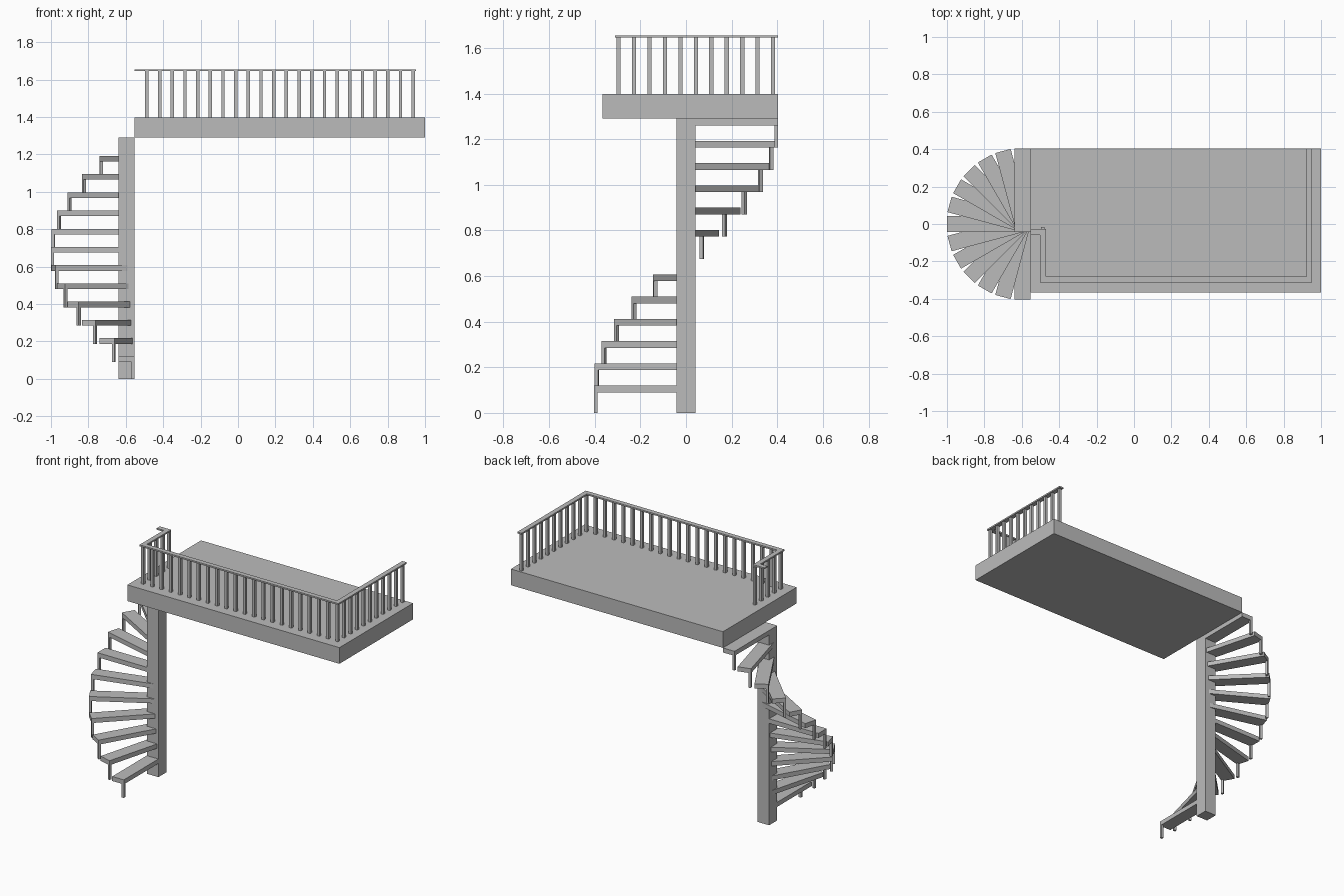
import bpy, bmesh, math
from mathutils import Matrix, Vector

cube = bpy.data.objects.get("Cube")
if cube:
    bpy.data.objects.remove(cube, do_unlink=True)

grey = bpy.data.materials.new("light grey")
grey.use_nodes = True
colour = (0.5, 0.5, 0.5, 1)
grey.diffuse_color = colour
grey.node_tree.nodes["Principled BSDF"].inputs["Base Color"].default_value = colour


def add_box(bm, low, high):
    """Add an axis-aligned box between two corners."""
    low, high = Vector(low), Vector(high)
    size = high - low
    place = Matrix.Translation((low + high) / 2) @ Matrix.Diagonal((*size, 1))
    bmesh.ops.create_cube(bm, size=1, matrix=place)


def finish(name, bm):
    mesh = bpy.data.meshes.new(name)
    bm.to_mesh(mesh)
    bm.free()
    mesh.materials.append(grey)
    obj = bpy.data.objects.new(name, mesh)
    bpy.context.collection.objects.link(obj)
    return obj


# Main dimensions
CX = -0.596                 # stair axis
HALF = 0.0425               # half width of column and treads
REACH = 0.404               # tread length from the axis
STEPS, RISE, TREAD = 13, 0.0975, 0.03
FLOOR_LOW, FLOOR_TOP, RAIL_TOP = 1.29, 1.397, 1.655

# Column
bm = bmesh.new()
add_box(bm, (CX - HALF, -HALF, 0), (CX + HALF, HALF, FLOOR_LOW))
finish("column", bm)

# Platform
bm = bmesh.new()
add_box(bm, (CX + HALF, -0.367, FLOOR_LOW), (1, REACH, FLOOR_TOP))
finish("platform", bm)

# Treads, each with a leg at its outer leading corner
LEG = 0.016
for i in range(STEPS):
    bm = bmesh.new()
    top = FLOOR_LOW - (STEPS - 1 - i) * RISE
    bottom = top - TREAD
    add_box(bm, (-HALF, -REACH, bottom), (HALF, 0, top))
    add_box(bm, (HALF - LEG, -REACH, max(0, bottom - RISE)),
            (HALF, -REACH + LEG, bottom))
    angle = -math.pi * i / (STEPS - 1)
    bm.transform(Matrix.Translation((CX, 0, 0)) @ Matrix.Rotation(angle, 4, 'Z'))
    finish(f"step_{i + 1}", bm)

# Handrail: flat strip swept along a mitred path
W = 0.016
LEFT, RIGHT, FRONT, STUB = -0.487, 0.937, -0.296, -0.044
outer = [(CX + HALF, STUB - W), (LEFT - W, STUB - W), (LEFT - W, FRONT - W),
         (RIGHT + W, FRONT - W), (RIGHT + W, REACH)]
inner = [(CX + HALF, STUB + W), (LEFT + W, STUB + W), (LEFT + W, FRONT + W),
         (RIGHT - W, FRONT + W), (RIGHT - W, REACH)]
bm = bmesh.new()
rows = [[bm.verts.new((x, y, RAIL_TOP)) for x, y in side] for side in (outer, inner)]
for a, b, c, d in zip(rows[0], rows[0][1:], rows[1][1:], rows[1]):
    bm.faces.new((a, b, c, d))
extruded = bmesh.ops.extrude_face_region(bm, geom=bm.faces[:])
bmesh.ops.translate(bm, vec=(0, 0, -0.01),
                    verts=[v for v in extruded["geom"] if isinstance(v, bmesh.types.BMVert)])
bmesh.ops.recalc_face_normals(bm, faces=bm.faces)
finish("handrail", bm)

# Balusters along the front and both ends
GAP = 0.0678
spots = [(LEFT + GAP * i, FRONT) for i in range(22)]
spots += [(RIGHT, FRONT + GAP * i) for i in range(1, 11)]
spots += [(LEFT, FRONT + GAP * i) for i in range(1, 5)]
R = 0.009
bm = bmesh.new()
for x, y in spots:
    add_box(bm, (x - R, y - R, FLOOR_TOP), (x + R, y + R, RAIL_TOP - 0.01))
finish("balusters", bm)
